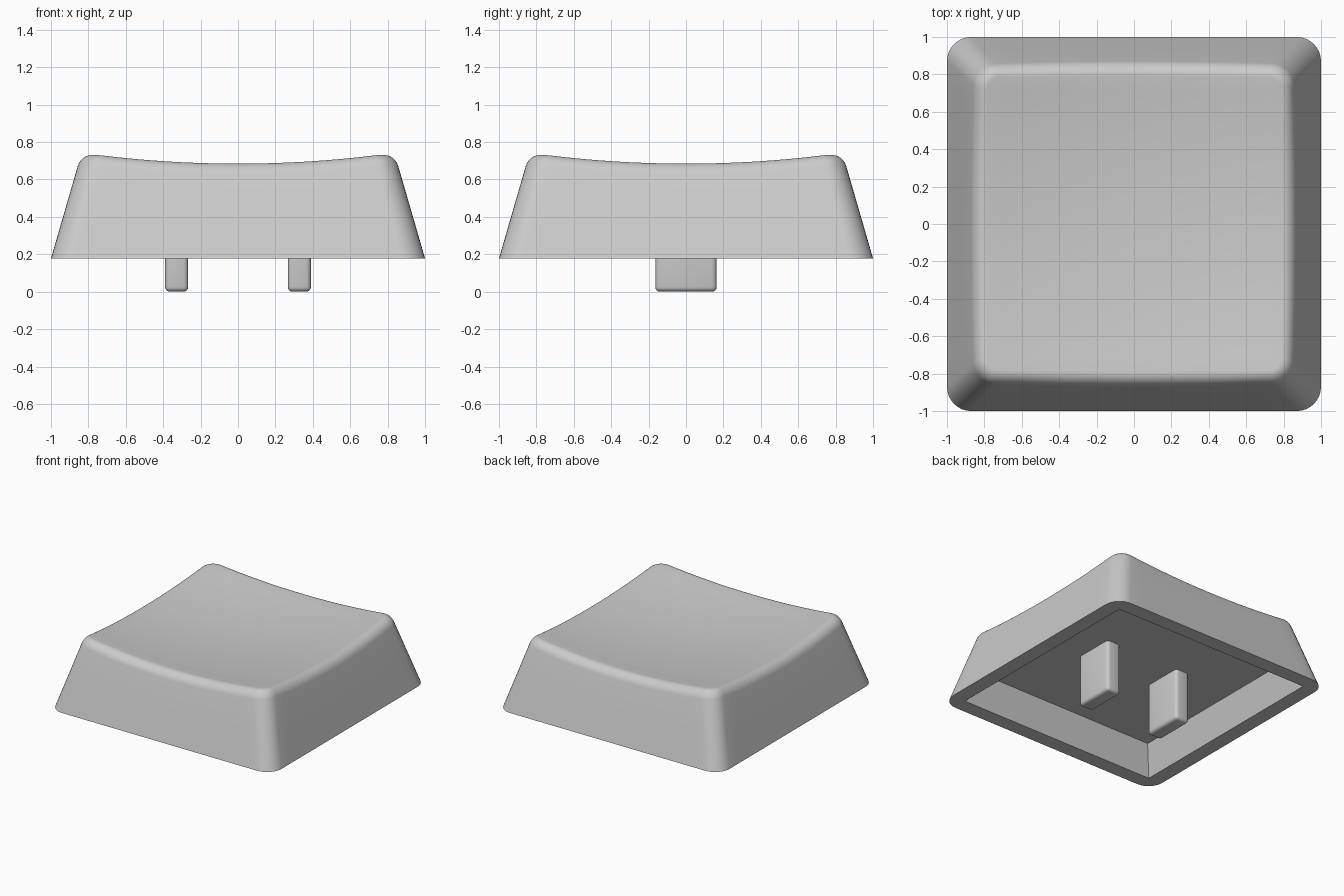
import bpy, bmesh, math
from mathutils import Vector

if "Cube" in bpy.data.objects:
    bpy.data.objects.remove(bpy.data.objects["Cube"])

BASE, CEILING = 0.178, 0.415
CORNER_STEPS, SIDE_STEPS = 8, 16

grey = bpy.data.materials.new("light grey plastic")
grey.diffuse_color = (0.6, 0.6, 0.6, 1)
grey.use_nodes = True
grey.node_tree.nodes["Principled BSDF"].inputs["Base Color"].default_value = grey.diffuse_color


def ring(half, radius, z):
    """Rounded square; radius 0 gives a sharp square with the same point count."""
    pts, c = [], half - radius
    for q in range(4):
        a0 = q * math.pi / 2
        rot = lambda x, y: (x * math.cos(a0) - y * math.sin(a0),
                            x * math.sin(a0) + y * math.cos(a0))
        for i in range(SIDE_STEPS):                 # straight side
            pts.append(Vector((*rot(half, -c + 2 * c * i / SIDE_STEPS), z)))
        for i in range(CORNER_STEPS):               # corner arc
            a = math.pi / 2 * i / CORNER_STEPS
            pts.append(Vector((*rot(c + radius * math.cos(a), c + radius * math.sin(a)), z)))
    return pts


def wall(z):
    """Outer wall section, tapering upwards."""
    t = z - BASE
    return ring(1 - 0.29 * t, 0.13 - 0.03 * t, z)


def dish(p):
    """Project a point onto the scooped top surface."""
    return Vector((p.x, p.y, 0.631 + 0.085 * (p.x ** 2 + p.y ** 2)))


def cap_rings():
    base = wall(BASE)
    # sharp edge where the wall meets the dish
    edge = []
    for i in range(len(base)):
        z = 0.7
        for _ in range(3):
            z = dish(wall(z)[i]).z
        edge.append(wall(z)[i])
    # rounded rim replacing that edge
    d, w = 0.07, 0.75
    low = [e + (b - e).normalized() * d for e, b in zip(edge, base)]
    inner = [dish(p) for p in ring(0.782, 0.06, 0)]
    # keep the bow of the rim on the inner line
    inner = [dish(n * (1 + 0.012 * (1 - min(abs(n.x), abs(n.y)) / 0.78))) for n in inner]
    rings = [ring(0.81, 0, CEILING), ring(0.88, 0, BASE), base,
             [b.lerp(l, 0.5) for b, l in zip(base, low)]]
    for k in range(9):
        t = k / 8
        a, m, c = (1 - t) ** 2, 2 * w * t * (1 - t), t * t
        rings.append([(l * a + e * m + n * c) / (a + m + c)
                      for l, e, n in zip(low, edge, inner)])
    # concave top, shrinking towards the middle
    for k in range(1, 10):
        rings.append([dish(p * (1 - k / 10)) for p in inner])
    return rings


# hollow cap lofted from cavity ceiling, over the outside, to the top centre
bm = bmesh.new()
rows = [[bm.verts.new(p) for p in r] for r in cap_rings()]
n = len(rows[0])
for a, b in zip(rows, rows[1:]):
    for i in range(n):
        j = (i + 1) % n
        bm.faces.new((a[i], a[j], b[j], b[i]))
bm.faces.new(rows[0])
centre = bm.verts.new(dish(Vector((0, 0, 0))))
for i in range(n):
    bm.faces.new((rows[-1][i], rows[-1][(i + 1) % n], centre))
bmesh.ops.remove_doubles(bm, verts=bm.verts[:], dist=1e-5)
bmesh.ops.recalc_face_normals(bm, faces=bm.faces[:])


def finish(name, bm):
    mesh = bpy.data.meshes.new(name)
    bm.to_mesh(mesh)
    bm.free()
    mesh.materials.append(grey)
    ob = bpy.data.objects.new(name, mesh)
    bpy.context.collection.objects.link(ob)
    bpy.ops.object.select_all(action='DESELECT')
    ob.select_set(True)
    bpy.context.view_layer.objects.active = ob
    bpy.ops.object.shade_smooth_by_angle(angle=math.radians(35))


finish("key_cap", bm)

# two rounded mounting prongs under the cap
for side, name in ((-1, "left_prong"), (1, "right_prong")):
    bm = bmesh.new()
    bmesh.ops.create_cube(bm, size=1)
    top = CEILING + 0.04
    for v in bm.verts:
        v.co = (side * 0.328 + v.co.x * 0.124, v.co.y * 0.328, (v.co.z + 0.5) * top)
    bmesh.ops.bevel(bm, geom=bm.edges[:], offset=0.026, segments=4,
                    profile=0.5, affect='EDGES')
    finish(name, bm)
